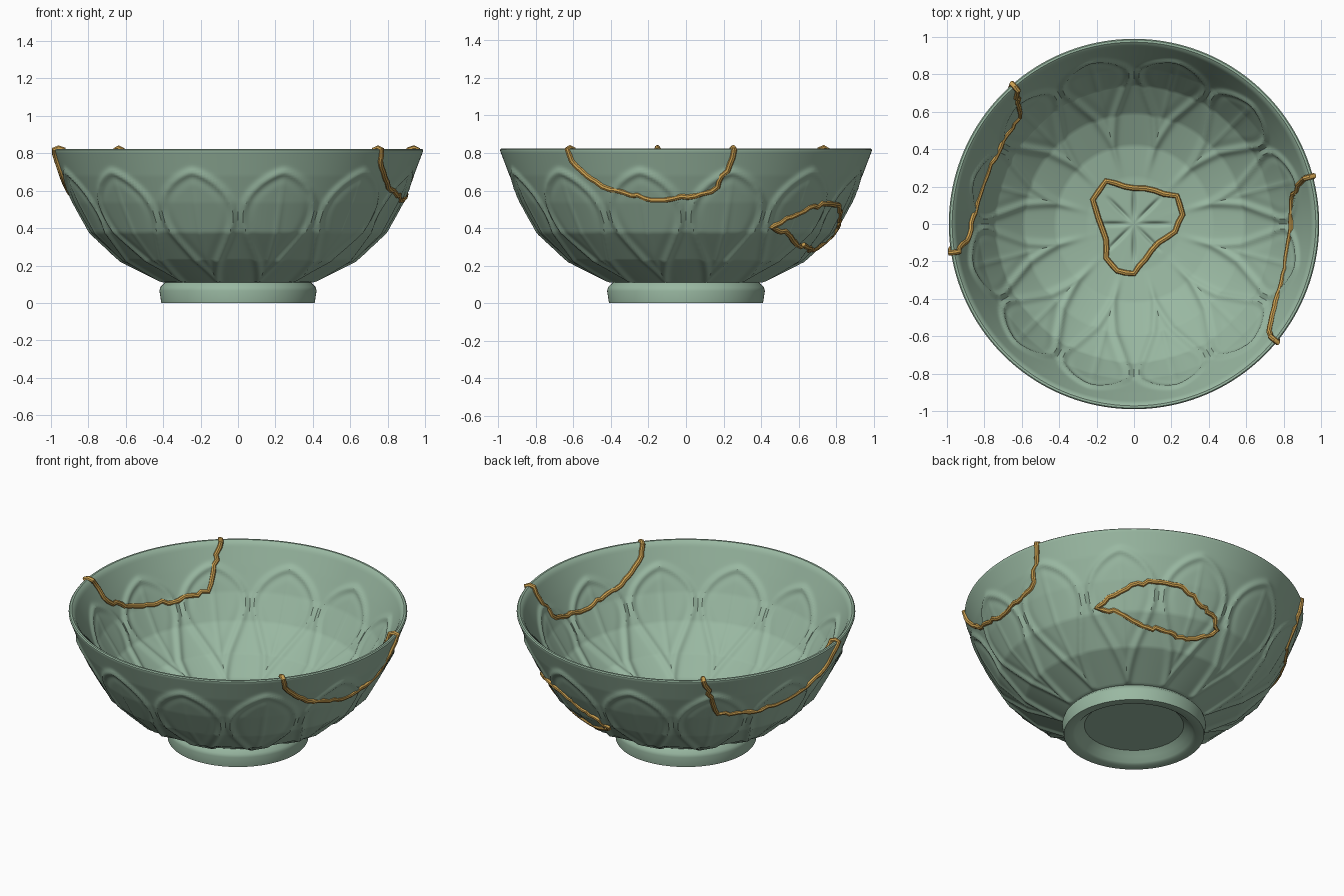
import bpy, bmesh, math, random
from mathutils import Vector

if "Cube" in bpy.data.objects:
    bpy.data.objects.remove(bpy.data.objects["Cube"])

random.seed(4)
SEG, PETALS = 384, 12
SECTOR = 2 * math.pi / PETALS

FOOT = [(0, .06), (.29, .06), (.32, .035), (.345, .01), (.36, 0), (.41, 0), (.42, .065), (.415, .085), (.39, .11)]
OUTER = [(.40, .112), (.63, .23), (.785, .38), (.875, .54), (.94, .68), (.99, .812)]
RIM = [(.99, .818), (.984, .824), (.972, .824), (.96, .815)]
INNER = [(.95, .80), (.90, .69), (.838, .55), (.745, .40), (.59, .265), (.42, .185), (.25, .158), (0, .15)]


def material(name, rgb):
    m = bpy.data.materials.new(name)
    m.diffuse_color = (*rgb, 1)
    m.use_nodes = True
    m.node_tree.nodes["Principled BSDF"].inputs["Base Color"].default_value = m.diffuse_color
    return m


def resample(pts, step):
    out = []
    for (a, b), (c, d) in zip(pts, pts[1:]):
        n = max(1, round(math.hypot(c - a, d - b) / step))
        out += [(a + (c - a) * i / n, b + (d - b) * i / n) for i in range(n)]
    return out + [pts[-1]]


def lookup(pts, v, key):
    """Linear interpolation of a profile: key 0 finds z from r, key 1 finds r from z."""
    for p, q in zip(pts, pts[1:]):
        lo, hi = sorted((p[key], q[key]))
        if lo <= v <= hi and hi > lo:
            f = (v - p[key]) / (q[key] - p[key])
            return p[1 - key] + f * (q[1 - key] - p[1 - key])
    return pts[0][1 - key] if abs(v - pts[0][key]) < abs(v - pts[-1][key]) else pts[-1][1 - key]


# Petal outline: half width as a fraction of the half sector
def petal_width(t):
    return .87 * math.sin(math.pi * t ** 1.36) ** .7 if 0 < t < 1 else 0


def outline(profile, z0, z1):
    pts = []
    for i in range(81):
        t = .5 - .5 * math.cos(math.pi * i / 80)
        z = z0 + (z1 - z0) * t
        pts.append((petal_width(t) * SECTOR / 2 * lookup(profile, z, 1), z))
    return pts


def petal_relief(r, z, a, line, z0, z1):
    x = abs(a) * r
    if z > z1 + .06:
        return 0
    d = min(math.hypot(x - p[0], z - p[1]) for p in line)
    h = .014 * math.exp(-(d / .018) ** 2)
    t = (z - z0) / (z1 - z0)
    if 0 < t < 1 and x < petal_width(t) * SECTOR / 2 * r:
        s = min(d / .07, 1)
        h += .008 * s * s * (3 - 2 * s)
        h += .005 * math.exp(-(x / .012) ** 2) * min(1, 4 * t * (1 - t))
    return h


def flower_groove(r, a):
    """Eight short grooves in the middle of the floor."""
    if not .02 < r < .21:
        return 0
    q = math.pi / 4
    off = (a + q / 2) % q - q / 2
    return -.014 * math.exp(-(r * off / .011) ** 2) * math.sin(math.pi * (r - .02) / .19)


def make_bowl(mat):
    prof = [(p, 'foot') for p in FOOT[1:]]
    prof += [(p, 'outer') for p in resample(OUTER, .0125)]
    prof += [(p, 'rim') for p in RIM]
    prof += [(p, 'inner') for p in resample(INNER, .0125)[:-1]]
    lines = {'outer': (outline(OUTER, .13, .70), .13, .70), 'inner': (outline(INNER, .19, .69), .19, .69)}
    per = SEG // PETALS
    bm = bmesh.new()
    rings = []
    for i, ((r, z), kind) in enumerate(prof):
        p, q = prof[max(0, i - 2)][0], prof[min(len(prof) - 1, i + 2)][0]
        n = Vector((q[1] - p[1], p[0] - q[0])).normalized()
        rel = [0] * per
        if kind in lines:
            half = [petal_relief(r, z, k * SECTOR / per, *lines[kind]) for k in range(per // 2 + 1)]
            rel = [half[abs(k - per // 2)] for k in range(per)]
        ring = []
        for j in range(SEG):
            a = 2 * math.pi * j / SEG
            h = rel[j % per] + (flower_groove(r, a) if kind == 'inner' else 0)
            rr = r + n.x * h
            ring.append(bm.verts.new((rr * math.cos(a), rr * math.sin(a), z + n.y * h)))
        rings.append(ring)
    low, top = bm.verts.new((0, 0, FOOT[0][1])), bm.verts.new((0, 0, INNER[-1][1]))
    for j in range(SEG):
        k = (j + 1) % SEG
        for a, b in zip(rings, rings[1:]):
            bm.faces.new((a[j], a[k], b[k], b[j]))
        bm.faces.new((low, rings[0][k], rings[0][j]))
        bm.faces.new((top, rings[-1][j], rings[-1][k]))
    me = bpy.data.meshes.new("bowl")
    bm.to_mesh(me)
    bm.free()
    ob = bpy.data.objects.new("bowl", me)
    bpy.context.collection.objects.link(ob)
    me.materials.append(mat)
    smooth(ob, 35)


def smooth(ob, deg):
    bpy.ops.object.select_all(action='DESELECT')
    ob.select_set(True)
    bpy.context.view_layer.objects.active = ob
    bpy.ops.object.shade_smooth_by_angle(angle=math.radians(deg))


# Gold seams: closed tubes following jittered paths on the surface
def jagged(pts, step, amp, closed=False):
    """Densify (angle, z) or (x, y) points and shake the new ones."""
    out = []
    ends = pts[1:] + (pts[:1] if closed else [])
    for p, q in zip(pts, ends):
        n = max(1, round(math.hypot((q[0] - p[0]) / step[0], (q[1] - p[1]) / step[1])))
        for i in range(n):
            w = amp if i else 0
            out.append(tuple(p[c] + (q[c] - p[c]) * i / n + random.uniform(-w, w) * step[c] for c in (0, 1)))
    return out if closed else out + [pts[-1]]


def on_wall(profile, deg, z, push):
    r = lookup(profile, z, 1) + push
    a = math.radians(deg)
    return Vector((r * math.cos(a), r * math.sin(a), z))


def tube(name, pts, mat):
    cu = bpy.data.curves.new(name, 'CURVE')
    cu.dimensions = '3D'
    cu.bevel_depth, cu.bevel_resolution = .015, 2
    sp = cu.splines.new('POLY')
    sp.points.add(len(pts) - 1)
    for s, p in zip(sp.points, pts):
        s.co = (*p, 1)
    sp.use_cyclic_u = True
    ob = bpy.data.objects.new(name, cu)
    bpy.context.collection.objects.link(ob)
    cu.materials.append(mat)
    bpy.ops.object.select_all(action='DESELECT')
    ob.select_set(True)
    bpy.context.view_layer.objects.active = ob
    bpy.ops.object.convert(target='MESH')
    smooth(bpy.context.object, 40)


def rim_seam(name, path, mat):
    path = jagged(path, (2.4, .035), .28)
    tips = [on_wall([(.972, .828), (.972, .828)], path[k][0], .828, 0) for k in (-1, 0)]
    outside = [on_wall(OUTER, a, z, .005) for a, z in path]
    inside = [on_wall(INNER, a, z, -.005) for a, z in reversed(path)]
    tube(name, outside + tips[:1] + inside + tips[1:], mat)


celadon = material("celadon glaze", (.32, .48, .36))
gold = material("gold", (.60, .35, .08))

make_bowl(celadon)
rim_seam("right_rim_seam", [(-39.5, .82), (-37.4, .73), (-32.5, .66), (-29, .62), (-21.5, .59), (-9.6, .55),
                            (3, .57), (10.6, .62), (11.6, .68), (14, .74), (15, .82)], gold)
rim_seam("left_rim_seam", [(131, .82), (134, .70), (137, .56), (150, .535), (160, .545), (172, .58),
                           (182, .64), (186, .70), (189, .82)], gold)

# Closed seam on the outer wall, in degrees and height
wall = [(34, .405), (42, .46), (49, .51), (58, .53), (69, .52), (76, .46), (84, .42), (89, .36),
        (85, .32), (76, .285), (65, .30), (54, .315), (44, .37)]
tube("wall_seam", [on_wall(OUTER, a, z, .008) for a, z in jagged(wall, (2.4, .035), .25, True)], gold)

# Closed seam around the floor flower, seen from the top
floor = [(-.15, .23), (-.05, .20), (.06, .19), (.16, .16), (.23, .15), (.26, .05), (.22, -.04), (.13, -.10),
         (.06, -.19), (0, -.265), (-.09, -.25), (-.15, -.18), (-.15, -.08), (-.19, .03), (-.22, .13)]
tube("floor_seam", [Vector((x, y, lookup(INNER, math.hypot(x, y), 0) + .004))
                    for x, y in jagged(floor, (.05, .05), .1, True)], gold)
